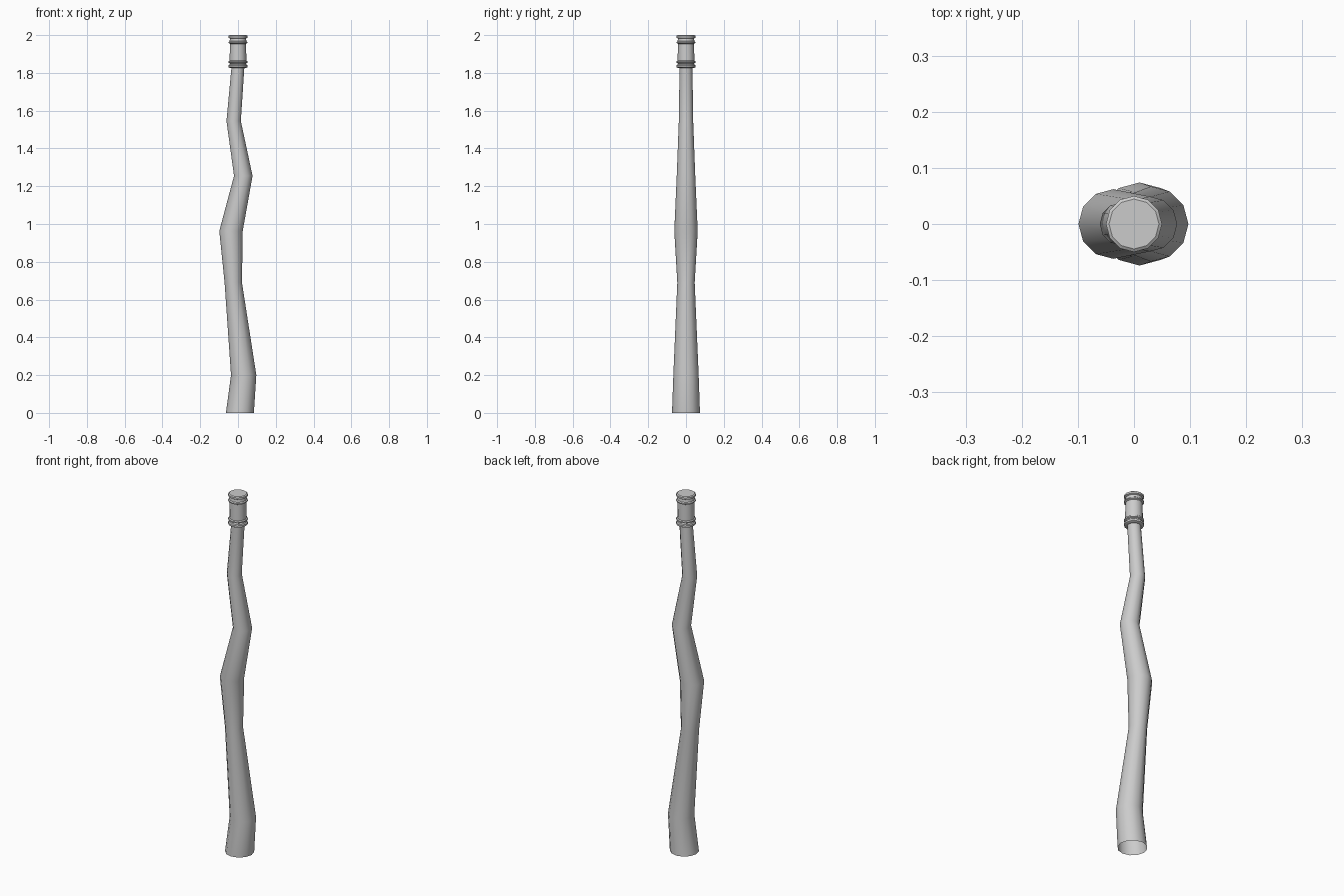
import bpy, bmesh, math

if "Cube" in bpy.data.objects:
    bpy.data.objects.remove(bpy.data.objects["Cube"])

SIDES = 12

def lathe(name, rings, cap_bottom=False, cap_top=False):
    """Skin a stack of 12-sided rings given as (centre x, z, radius)."""
    bm = bmesh.new()
    loops = []
    for cx, z, r in rings:
        loops.append([bm.verts.new((cx + r * math.cos(a), r * math.sin(a), z))
                      for a in (2 * math.pi * i / SIDES for i in range(SIDES))])
    for lo, hi in zip(loops, loops[1:]):
        for i in range(SIDES):
            j = (i + 1) % SIDES
            bm.faces.new((lo[i], lo[j], hi[j], hi[i]))
    if cap_bottom:
        bm.faces.new(loops[0][::-1])
    if cap_top:
        bm.faces.new(loops[-1])
    mesh = bpy.data.meshes.new(name)
    bm.to_mesh(mesh)
    bm.free()
    obj = bpy.data.objects.new(name, mesh)
    bpy.context.collection.objects.link(obj)
    bpy.ops.object.select_all(action='DESELECT')
    bpy.context.view_layer.objects.active = obj
    obj.select_set(True)
    bpy.ops.object.shade_smooth_by_angle(angle=math.radians(35))
    return obj

# crooked wooden shaft, open at the foot
lathe("shaft", [
    (0.010, 0.00, 0.074), (0.030, 0.20, 0.067), (-0.025, 0.69, 0.046),
    (-0.037, 0.963, 0.062), (0.028, 1.255, 0.049), (-0.023, 1.545, 0.038),
    (0.000, 1.835, 0.034)])

# end sleeve with raised bands: (bottom z, top z) of each band
core, band, bevel = 0.0425, 0.050, 0.004
profile = [(0, 1.826, 0.034)]
for lo, hi in [(1.826, 1.844), (1.850, 1.865), (1.954, 1.968), (1.982, 2.0)]:
    profile += [(0, lo, core), (0, lo + bevel, band),
                (0, hi - bevel, band), (0, hi, core + 0.002)]
lathe("end_sleeve", profile, cap_bottom=True, cap_top=True)
